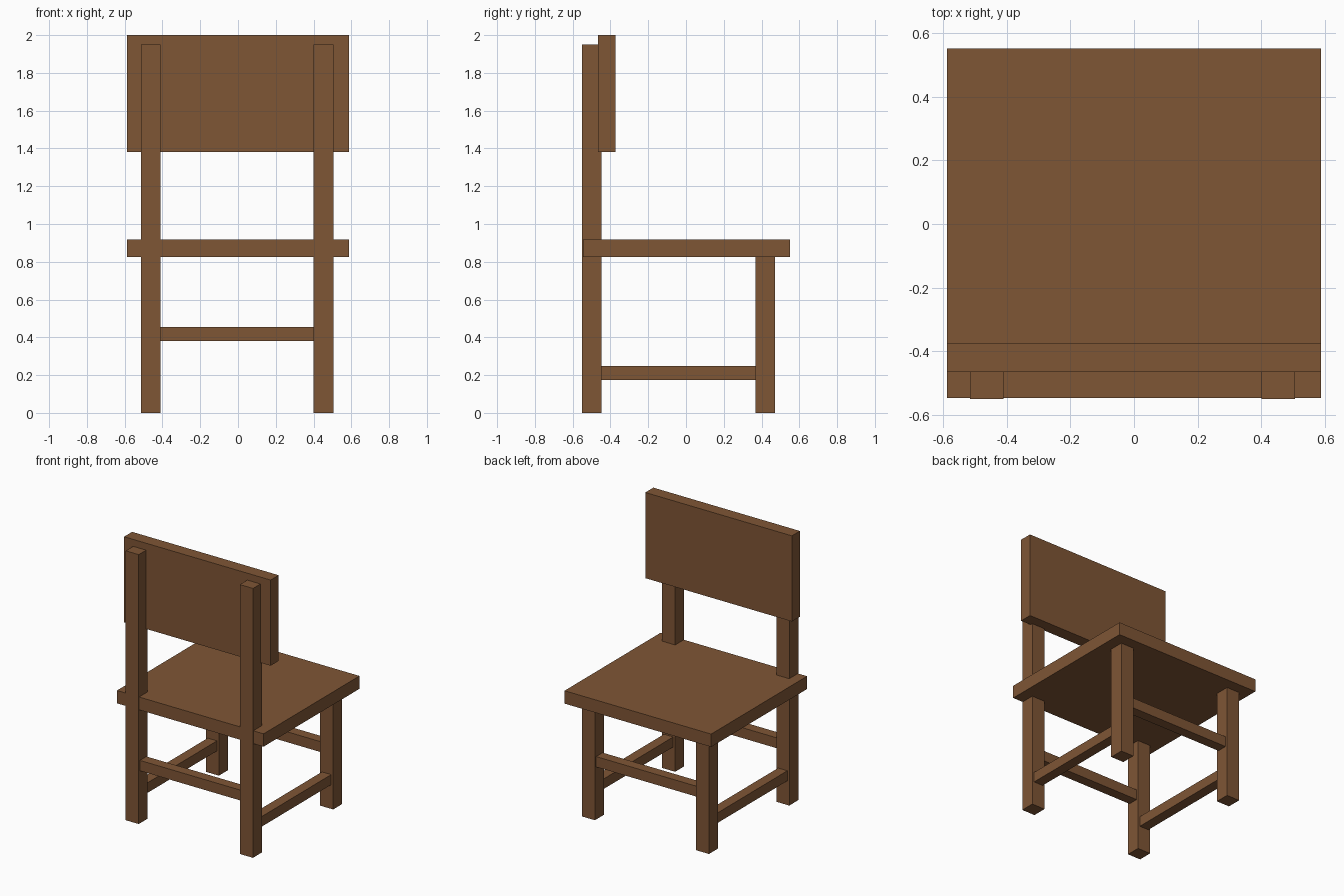
import bpy

if "Cube" in bpy.data.objects:
    bpy.data.objects.remove(bpy.data.objects["Cube"])

wood = bpy.data.materials.new("brown wood")
wood.diffuse_color = (0.212, 0.092, 0.036, 1.0)
wood.use_nodes = True
wood.node_tree.nodes["Principled BSDF"].inputs["Base Color"].default_value = wood.diffuse_color


def box(name, x, y, z):
    """Axis-aligned box from (min, max) ranges."""
    bpy.ops.mesh.primitive_cube_add(size=1, location=[sum(r) / 2 for r in (x, y, z)])
    ob = bpy.context.object
    ob.name = name
    ob.scale = [r[1] - r[0] for r in (x, y, z)]
    bpy.ops.object.transform_apply(location=False, rotation=False, scale=True)
    ob.data.materials.append(wood)
    return ob


LEFT, RIGHT = (-0.514, -0.41), (0.40, 0.505)
BACK, FRONT = (-0.55, -0.447), (0.367, 0.471)


def middle(r, width=0.074):
    """Centred narrower range inside a leg's range."""
    c = sum(r) / 2
    return (c - width / 2, c + width / 2)


# Seat and backrest
box("seat", (-0.587, 0.587), (-0.546, 0.551), (0.825, 0.918))
box("backrest", (-0.587, 0.587), (-0.465, -0.373), (1.38, 2.0))

# Legs and side rails
for side, x in (("left", LEFT), ("right", RIGHT)):
    box(side + "_back_post", x, BACK, (0, 1.95))
    box(side + "_seat_leg", x, FRONT, (0, 0.825))
    box(side + "_rail", middle(x), (BACK[1], FRONT[0]), (0.175, 0.248))

# Cross rails
for end, y in (("back", BACK), ("seat_edge", FRONT)):
    box(end + "_cross_rail", (LEFT[1], RIGHT[0]), middle(y), (0.38, 0.455))
